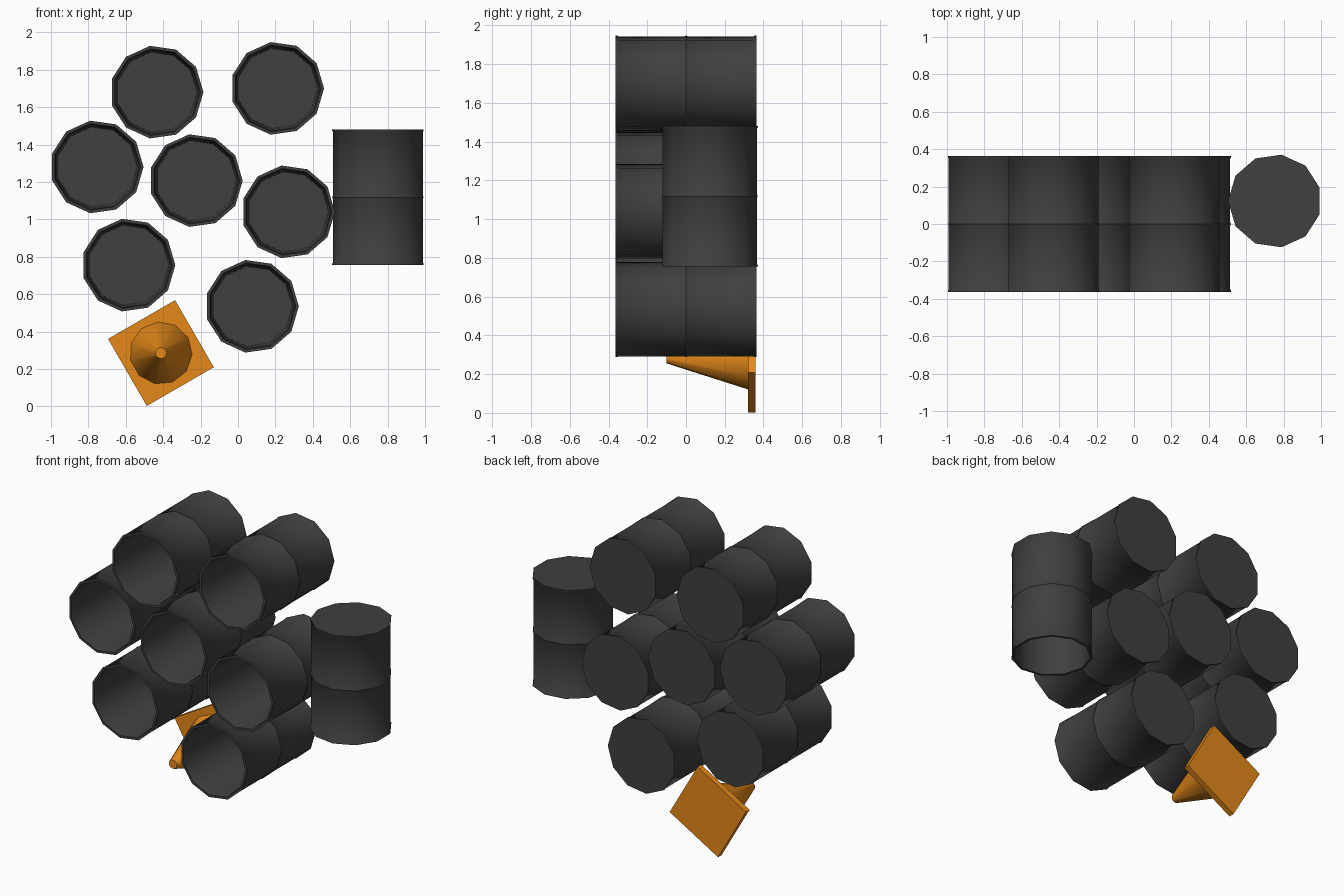
import bpy, bmesh, math
from mathutils import Matrix

if "Cube" in bpy.data.objects:
    bpy.data.objects.remove(bpy.data.objects["Cube"])

SIDES = 11


def material(name, rgb):
    m = bpy.data.materials.new(name)
    m.diffuse_color = (*rgb, 1)
    m.use_nodes = True
    m.node_tree.nodes["Principled BSDF"].inputs["Base Color"].default_value = m.diffuse_color
    return m


GREY = material("dark_grey", (0.05, 0.05, 0.05))
ORANGE = material("orange", (0.78, 0.25, 0.01))


def finish(bm, name, mat, matrix):
    bmesh.ops.recalc_face_normals(bm, faces=bm.faces)
    me = bpy.data.meshes.new(name)
    bm.to_mesh(me)
    bm.free()
    me.materials.append(mat)
    ob = bpy.data.objects.new(name, me)
    bpy.context.collection.objects.link(ob)
    ob.matrix_world = matrix
    bpy.ops.object.select_all(action='DESELECT')
    ob.select_set(True)
    bpy.context.view_layer.objects.active = ob
    bpy.ops.object.shade_smooth_by_angle(angle=math.radians(40))
    return ob


def lathe(bm, profile):
    """Revolve (radius, height) points around z and cap both ends."""
    rings = [[bm.verts.new((r * math.cos(2 * math.pi * i / SIDES),
                            r * math.sin(2 * math.pi * i / SIDES), z))
              for i in range(SIDES)] for r, z in profile]
    for a, b in zip(rings, rings[1:]):
        for i in range(SIDES):
            j = (i + 1) % SIDES
            bm.faces.new((a[i], a[j], b[j], b[i]))
    bm.faces.new(rings[0])
    bm.faces.new(rings[-1])


# Barrel: hollow, open at -z, rolled lips at the ends and a rib in the middle
BARREL = [(0.215, 0.335), (0.228, -0.34), (0.234, -0.363), (0.25, -0.363),
          (0.25, -0.355), (0.246, -0.35), (0.246, -0.008), (0.25, 0.0),
          (0.246, 0.008), (0.246, 0.35), (0.25, 0.355), (0.25, 0.363)]


def barrel(name, loc, rot):
    bm = bmesh.new()
    lathe(bm, BARREL)
    finish(bm, name, GREY, Matrix.Translation(loc) @ rot)


# Lying barrels, open ends to the front
lying = Matrix.Rotation(-math.pi / 2, 4, 'X')
spots = [(-0.435, 1.68), (0.21, 1.70), (-0.755, 1.28), (-0.225, 1.207),
         (0.268, 1.04), (-0.585, 0.755), (0.075, 0.535)]
for n, (x, z) in enumerate(spots, 1):
    barrel(f"lying_barrel_{n}", (x, 0, z), lying)

# Upright barrel, open end down
barrel("upright_barrel", (0.753, 0.123, 1.118), Matrix.Rotation(math.pi, 4, 'Z'))

# Traffic cone lying with its tip to the front
cone_matrix = (Matrix.Translation((-0.412, 0.358, 0.285))
               @ Matrix.Rotation(math.pi / 2, 4, 'X')
               @ Matrix.Rotation(math.radians(30), 4, 'Z'))
bm = bmesh.new()
lathe(bm, [(0.168, 0.035), (0.03, 0.458)])
finish(bm, "cone_body", ORANGE, cone_matrix)

bm = bmesh.new()
bmesh.ops.create_cube(bm, size=1, matrix=Matrix.Translation((0, 0, 0.019))
                      @ Matrix.Diagonal((0.414, 0.414, 0.038, 1)))
finish(bm, "cone_base", ORANGE, cone_matrix)
